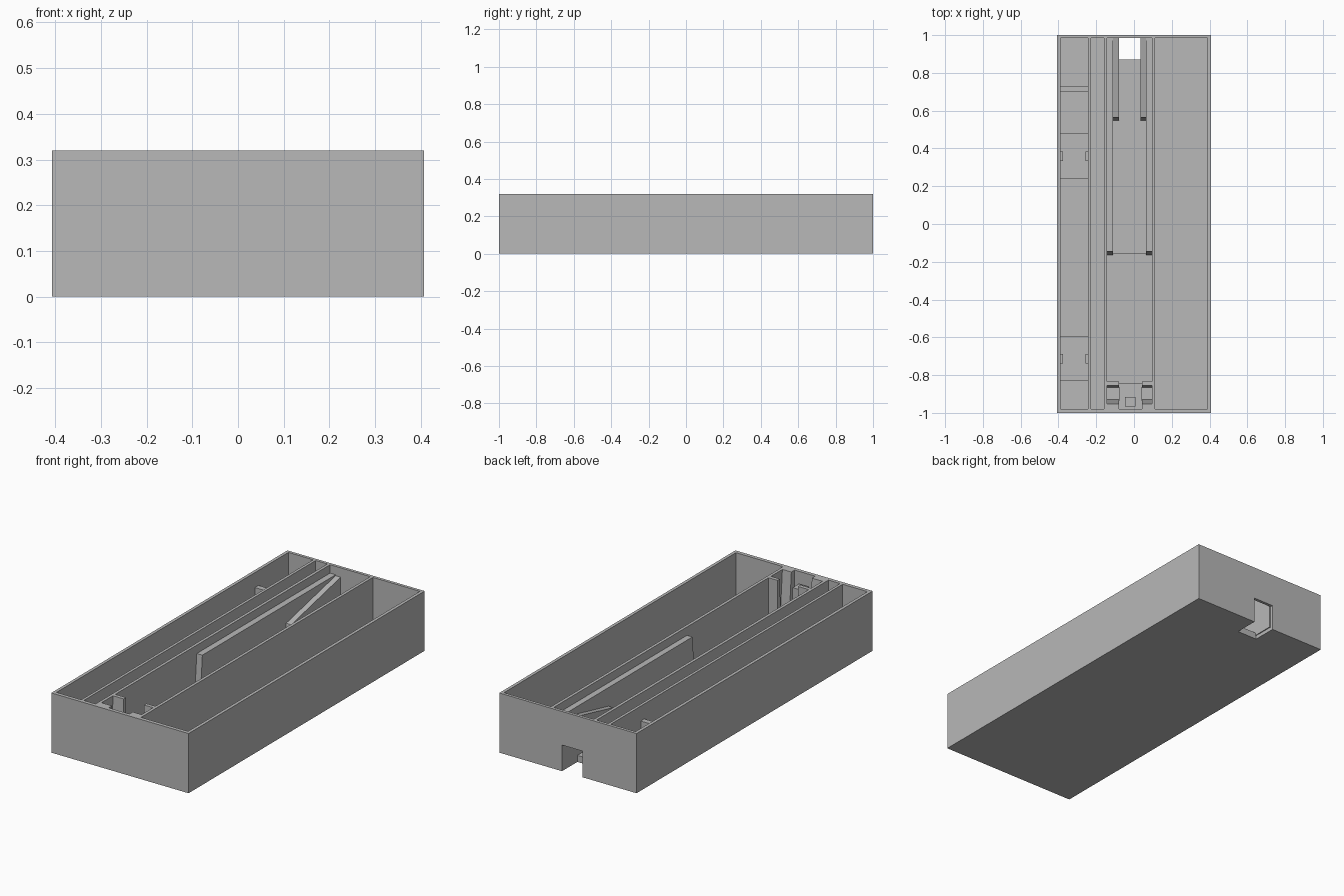
import bpy
import bmesh

cube = bpy.data.objects.get("Cube")
if cube:
    bpy.data.objects.remove(cube, do_unlink=True)

grey = bpy.data.materials.new("plain_grey")
grey.use_nodes = True
grey.diffuse_color = (0.48, 0.48, 0.48, 1)
grey.node_tree.nodes["Principled BSDF"].inputs["Base Color"].default_value = (0.48, 0.48, 0.48, 1)

FLOOR, TOP = 0.02, 0.32
BACK, FRONT = 0.984, -0.98


def prism(name, x0, x1, profile):
    """Extrude a (y, z) side profile from x0 to x1."""
    bm = bmesh.new()
    face = bm.faces.new([bm.verts.new((x0, y, z)) for y, z in profile])
    ext = bmesh.ops.extrude_face_region(bm, geom=[face])
    moved = [v for v in ext["geom"] if isinstance(v, bmesh.types.BMVert)]
    bmesh.ops.translate(bm, verts=moved, vec=(x1 - x0, 0, 0))
    bmesh.ops.recalc_face_normals(bm, faces=bm.faces)
    mesh = bpy.data.meshes.new(name)
    bm.to_mesh(mesh)
    bm.free()
    mesh.materials.append(grey)
    obj = bpy.data.objects.new(name, mesh)
    bpy.context.scene.collection.objects.link(obj)
    return obj


def box(name, x0, x1, y0, y1, z0, z1):
    return prism(name, x0, x1, [(y0, z0), (y1, z0), (y1, z1), (y0, z1)])


# Tray: solid block with four long compartments and a rear notch cut out
tray = box("tray", -0.407, 0.407, -1, 1, 0, TOP)
cutters = [box("compartment_cutter", x0, x1, FRONT, BACK, FLOOR, 0.5)
           for x0, x1 in ((-0.39, -0.243), (-0.228, -0.159), (-0.143, 0.095), (0.111, 0.39))]
cutters.append(box("notch_cutter", -0.085, 0.035, 0.87, 1.1, -0.1, 0.14))
for cutter in cutters:
    cutter.hide_render = True
    mod = tray.modifiers.new("cut", "BOOLEAN")
    mod.operation = "DIFFERENCE"
    mod.solver = "EXACT"
    mod.object = cutter
bpy.context.view_layer.update()
graph = bpy.context.evaluated_depsgraph_get()
cut_mesh = bpy.data.meshes.new_from_object(tray.evaluated_get(graph))
tray.modifiers.clear()
tray.data = cut_mesh
for cutter in cutters:
    bpy.data.objects.remove(cutter, do_unlink=True)

# Narrow side compartment: cross rib, raised pads and clip tabs
box("cross_rib", -0.39, -0.243, 0.70, 0.73, FLOOR, 0.24)
for y0, y1 in ((0.24, 0.478), (-0.83, -0.595)):
    box("pad", -0.39, -0.243, y0, y1, FLOOR, 0.04)
    mid = (y0 + y1) / 2
    for x0 in (-0.39, -0.258):
        box("clip_tab", x0, x0 + 0.015, mid - 0.025, mid + 0.025, 0.04, 0.12)

# Centre channel: raised floor, side rails and sloping wedges by the notch
box("channel_floor", -0.11, 0.063, -0.16, 0.87, FLOOR, 0.035)
for x0, x1 in ((-0.143, -0.11), (0.063, 0.095)):
    prism("side_rail", x0, x1, [(-0.165, FLOOR), (BACK, FLOOR), (BACK, 0.275), (-0.145, 0.275)])
for x0, x1 in ((-0.11, -0.08), (0.035, 0.063)):
    prism("wedge", x0, x1, [(0.545, FLOOR), (BACK, FLOOR), (BACK, 0.27), (0.565, 0.175)])

# Front holder: paired slotted posts, low base and centre post
for x0, x1 in ((-0.143, -0.08), (0.042, 0.095)):
    prism("rear_post", x0, x1, [(-0.865, FLOOR), (-0.835, FLOOR), (-0.835, TOP), (-0.855, TOP)])
    prism("front_post", x0, x1, [(FRONT, FLOOR), (-0.93, FLOOR), (-0.952, TOP), (FRONT, TOP)])
box("holder_base", -0.08, 0.042, FRONT, -0.845, FLOOR, 0.08)
box("centre_post", -0.048, 0.008, -0.967, -0.915, 0.08, 0.26)
